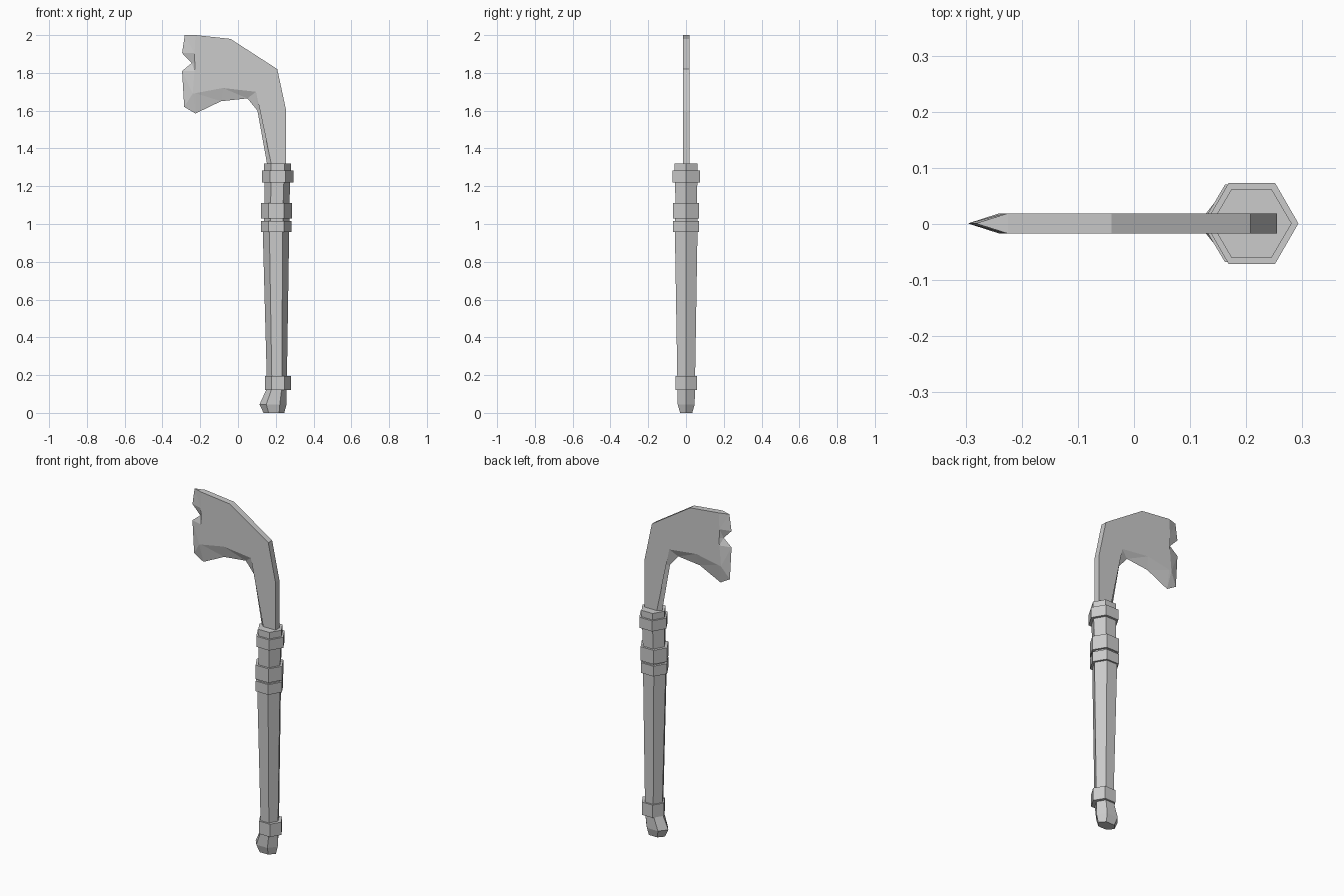
import bpy
import bmesh
from math import cos, sin, radians

cube = bpy.data.objects.get("Cube")
if cube:
    bpy.data.objects.remove(cube, do_unlink=True)

# Single grey used by every part
GREY = (0.6, 0.6, 0.6, 1)
grey = bpy.data.materials.new("plain grey")
grey.use_nodes = True
grey.diffuse_color = GREY
grey.node_tree.nodes["Principled BSDF"].inputs["Base Color"].default_value = GREY

MID_Y = 0.001


def finish(name, bm):
    bmesh.ops.recalc_face_normals(bm, faces=bm.faces)
    mesh = bpy.data.meshes.new(name)
    bm.to_mesh(mesh)
    bm.free()
    mesh.materials.append(grey)
    obj = bpy.data.objects.new(name, mesh)
    obj.location.y = MID_Y
    bpy.context.collection.objects.link(obj)


def hex_part(name, sections):
    """Loft six-sided rings given as (z, left x, right x, half depth)."""
    bm = bmesh.new()
    rings = []
    for z, x0, x1, depth in sections:
        mid, rad = (x0 + x1) / 2, (x1 - x0) / 2
        rings.append([bm.verts.new((mid + rad * cos(radians(a)),
                                    depth * sin(radians(a)) / sin(radians(60)), z))
                      for a in range(0, 360, 60)])
    for low, high in zip(rings, rings[1:]):
        for i in range(6):
            j = (i + 1) % 6
            bm.faces.new((low[i], low[j], high[j], high[i]))
    bm.faces.new(rings[0])
    bm.faces.new(rings[-1])
    finish(name, bm)


# Handle, bottom to top
hex_part("pommel", [(0, 0.135, 0.245, 0.032), (0.045, 0.114, 0.257, 0.045),
                    (0.13, 0.153, 0.258, 0.046)])
hex_part("lower_collar", [(0.12, 0.142, 0.28, 0.057), (0.195, 0.142, 0.28, 0.057)])
hex_part("grip", [(0.12, 0.154, 0.258, 0.046), (0.97, 0.131, 0.271, 0.06)])
hex_part("neck", [(0.96, 0.137, 0.272, 0.06), (1.11, 0.14, 0.272, 0.057),
                  (1.23, 0.14, 0.277, 0.059)])
hex_part("narrow_collar", [(0.957, 0.122, 0.284, 0.069), (1.017, 0.122, 0.284, 0.069)])
hex_part("middle_collar", [(1.028, 0.121, 0.286, 0.069), (1.11, 0.121, 0.286, 0.069)])
hex_part("upper_collar", [(1.22, 0.127, 0.293, 0.072), (1.282, 0.127, 0.293, 0.072)])
hex_part("collar_cap", [(1.27, 0.138, 0.281, 0.061), (1.32, 0.138, 0.281, 0.061)])

# Hooked blade: thick spine, with a bevel running to a sharp notched edge
SPINE = [(0.255, 1.3), (0.255, 1.6), (0.208, 1.82), (-0.04, 1.98)]
SHOULDER = [(-0.225, 2.0), (-0.23, 1.905), (-0.225, 1.85), (-0.23, 1.81), (-0.24, 1.69),
            (-0.225, 1.693), (-0.08, 1.72), (0.095, 1.7), (0.14, 1.6), (0.18, 1.3)]
EDGE = [(-0.282, 2.0), (-0.296, 1.905), (-0.245, 1.852), (-0.296, 1.81), (-0.285, 1.62),
        (-0.225, 1.585), (-0.09, 1.65), (0.05, 1.665), (0.103, 1.6), (0.157, 1.3)]
HALF = 0.018

bm = bmesh.new()
edge = [bm.verts.new((x, 0, z)) for x, z in EDGE]
spines, shoulders = [], []
for y in (-HALF, HALF):
    spine = [bm.verts.new((x, y, z)) for x, z in SPINE]
    shoulder = [bm.verts.new((x, y, z)) for x, z in SHOULDER]
    bm.faces.new(spine + shoulder)
    for i in range(len(edge) - 1):
        bm.faces.new((shoulder[i], shoulder[i + 1], edge[i + 1], edge[i]))
    spines.append(spine)
    shoulders.append(shoulder)
# Back strip and the two ends
backs = [s + [h[0]] for s, h in zip(spines, shoulders)]
for i in range(len(SPINE)):
    bm.faces.new((backs[0][i], backs[0][i + 1], backs[1][i + 1], backs[1][i]))
bm.faces.new((shoulders[0][0], edge[0], shoulders[1][0]))
bm.faces.new((spines[0][0], shoulders[0][-1], edge[-1], shoulders[1][-1], spines[1][0]))
# Split the folded bevels and the outline cleanly into triangles
bmesh.ops.triangulate(bm, faces=bm.faces)
finish("blade", bm)
